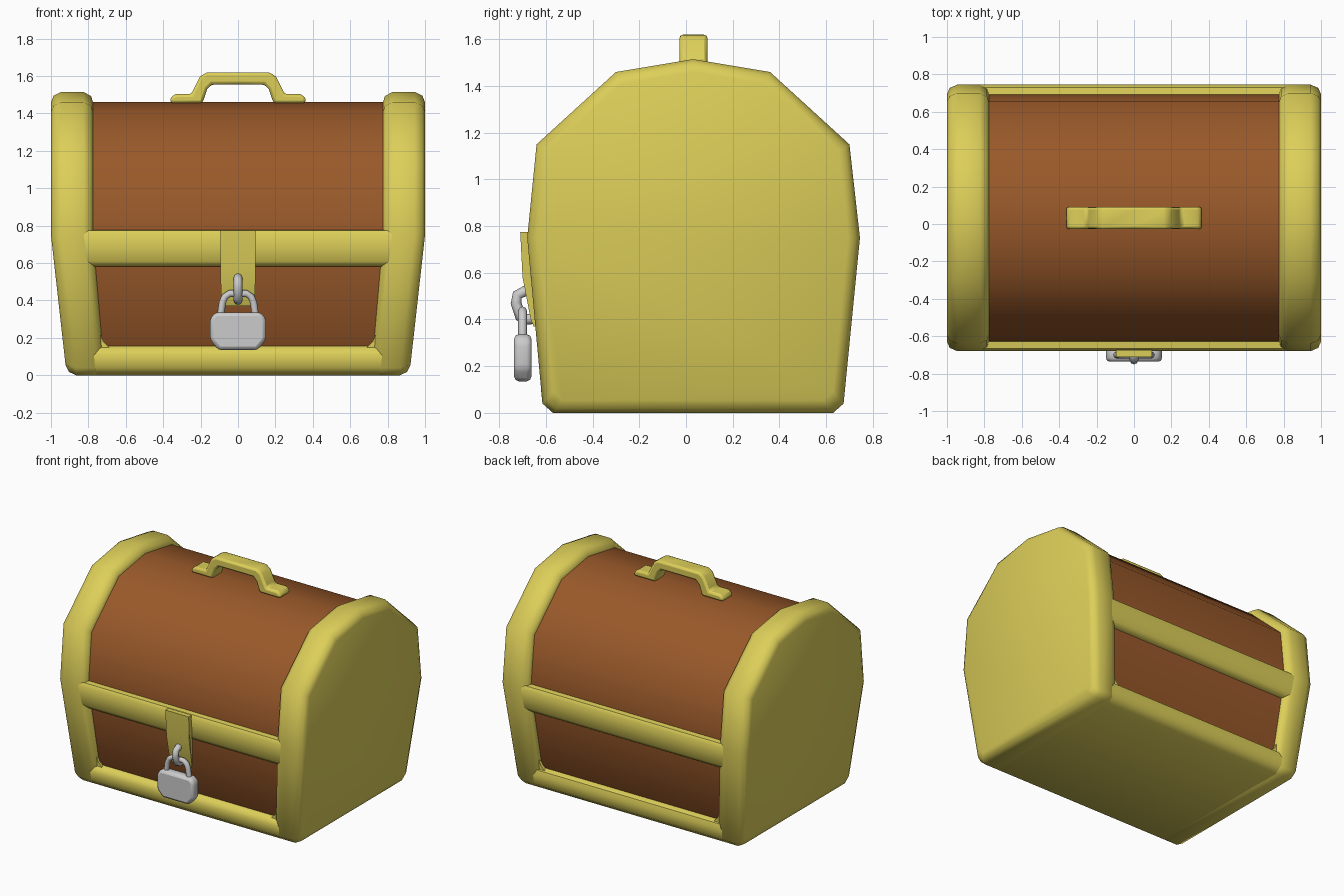
import bpy, bmesh, math
from mathutils import Vector

if "Cube" in bpy.data.objects:
    bpy.data.objects.remove(bpy.data.objects["Cube"])


def material(name, color):
    m = bpy.data.materials.new(name)
    m.diffuse_color = (*color, 1)
    m.use_nodes = True
    m.node_tree.nodes["Principled BSDF"].inputs["Base Color"].default_value = m.diffuse_color
    return m


GOLD = material("gold", (0.72, 0.62, 0.10))
WOOD = material("wood", (0.32, 0.10, 0.023))


def finish(name, bm, mat=None, bevel=0, angle=50):
    bmesh.ops.recalc_face_normals(bm, faces=bm.faces)
    me = bpy.data.meshes.new(name)
    bm.to_mesh(me)
    bm.free()
    ob = bpy.data.objects.new(name, me)
    bpy.context.collection.objects.link(ob)
    if mat:
        me.materials.append(mat)
    if bevel:
        mod = ob.modifiers.new("bevel", 'BEVEL')
        mod.width, mod.segments = bevel, 2
        mod.limit_method, mod.angle_limit = 'ANGLE', math.radians(35)
    bpy.ops.object.select_all(action='DESELECT')
    ob.select_set(True)
    bpy.context.view_layer.objects.active = ob
    bpy.ops.object.shade_smooth_by_angle(angle=math.radians(angle))
    return ob


def taper(x, z):
    return x * (1 - 0.112 * max(0, 0.75 - z))


# chest side outline (y, z)
OUTLINE = [(-.57, 0), (-.615, .04), (-.68, .75), (-.64, 1.15), (-.30, 1.46), (.03, 1.515),
           (.36, 1.46), (.70, 1.15), (.745, .75), (.675, .04), (.63, 0)]


def loft(name, stations, mat):
    """Skin the outline through (x, inset) stations."""
    bm = bmesh.new()
    rings = []
    for x, inset in stations:
        f = 1 - inset / 0.73
        ring = []
        for y, z in OUTLINE:
            yy, zz = 0.0325 + (y - 0.0325) * f, 0.75 + (z - 0.75) * f
            ring.append(bm.verts.new((taper(x, zz), yy, zz)))
        rings.append(ring)
    n = len(OUTLINE)
    for a, b in zip(rings, rings[1:]):
        for i in range(n):
            j = (i + 1) % n
            bm.faces.new((a[i], a[j], b[j], b[i]))
    for r in (rings[0], rings[-1]):
        bm.faces.new(r[2:9])
        bm.faces.new(r[8:] + r[:3])
    return finish(name, bm, mat)


def prism(name, pts, lo, hi, axis, mat=None, bevel=0):
    """Extrude a 2D outline along x (pts = y,z) or y (pts = x,z)."""
    bm = bmesh.new()
    ends = []
    for t in (lo, hi):
        ends.append([bm.verts.new((taper(t, q), p, q) if axis == 'x' else (p, t, q))
                     for p, q in pts])
    a, b = ends
    for i in range(len(pts)):
        j = (i + 1) % len(pts)
        bm.faces.new((a[i], a[j], b[j], b[i]))
    bm.faces.new(a)
    bm.faces.new(b)
    return finish(name, bm, mat, bevel)


def mirrored(half):
    return half + [(-x, z) for x, z in reversed(half) if x]


def tube(name, pts, radius):
    """Eight-sided rod swept along a planar path."""
    pts = [Vector(p) for p in pts]
    side = (pts[1] - pts[0]).cross(pts[2] - pts[1]).normalized()
    bm = bmesh.new()
    rings = []
    for i, p in enumerate(pts):
        d = (pts[min(i + 1, len(pts) - 1)] - pts[max(i - 1, 0)]).normalized()
        up = d.cross(side)
        rings.append([bm.verts.new(p + radius * (side * math.cos(k * math.pi / 4)
                                                 + up * math.sin(k * math.pi / 4)))
                      for k in range(8)])
    for a, b in zip(rings, rings[1:]):
        for i in range(8):
            bm.faces.new((a[i], a[i - 1], b[i - 1], b[i]))
    bm.faces.new(rings[0])
    bm.faces.new(rings[-1])
    return finish(name, bm)


# wooden core and the two metal ends
loft("wood_body", [(-.80, .05), (.80, .05)], WOOD)
CAP = [(.775, .055), (.785, .022), (.825, 0), (.945, 0), (.985, .018), (1, .052)]
for s, side in ((-1, "left"), (1, "right")):
    loft(side + "_end", [(s * x, d) for x, d in CAP], GOLD)

# base tray
prism("base", [(-.57, 0), (-.615, .04), (-.622, .11), (-.607, .145), (-.57, .16),
               (.635, .16), (.672, .145), (.682, .11), (.675, .04), (.63, 0)],
      -.83, .83, 'x', GOLD)

# belts and panel corner fillers, front and back
BELT = [(-.60, .58), (-.64, .582), (-.664, .61), (-.68, .75), (-.665, .773), (-.60, .78)]
for back in (False, True):
    tag = "back" if back else "front"
    prism(tag + "_belt", [(0.065 - y if back else y, z) for y, z in BELT], -.83, .83, 'x', GOLD)
    for s, side in ((-1, "left"), (1, "right")):
        ys = (.60, .662) if back else (-.597, -.54)
        prism(f"{tag}_{side}_corner", [(s * .68, .14), (s * .80, .14), (s * .80, .29),
                                       (s * .74, .23), (s * .72, .18)], *ys, 'y', GOLD)

# top handle
prism("handle", mirrored([(0, 1.62), (.17, 1.62), (.205, 1.595), (.25, 1.503), (.335, 1.503),
                          (.362, 1.485), (.362, 1.455), (.19, 1.455), (.165, 1.53),
                          (.14, 1.555), (0, 1.555)]), -.028, .092, 'y', GOLD, .016)

# hasp plate, bent to follow the front
hasp = prism("hasp", [(-.675, .775), (-.71, .775), (-.70, .58), (-.665, .40), (-.652, .37),
                      (-.635, .37), (-.665, .58)], -.095, .095, 'x', GOLD)
for v in hasp.data.vertices:
    if v.co.z < .39:
        v.co.x *= .8

# staple and padlock
tube("staple", [(0, -.66, .515), (0, -.69, .522), (0, -.722, .505), (0, -.728, .47),
                (0, -.708, .41), (0, -.685, .40), (0, -.64, .405)], .023)
arc = [(.093, .32), (.083, .39), (.07, .42), (.045, .437)]
tube("shackle", [(x, -.70, z) for x, z in mirrored(arc)], .019)
prism("padlock", mirrored([(.105, .135), (.15, .19), (.15, .305), (.12, .337)]),
      -.736, -.662, 'y', None, .02)
